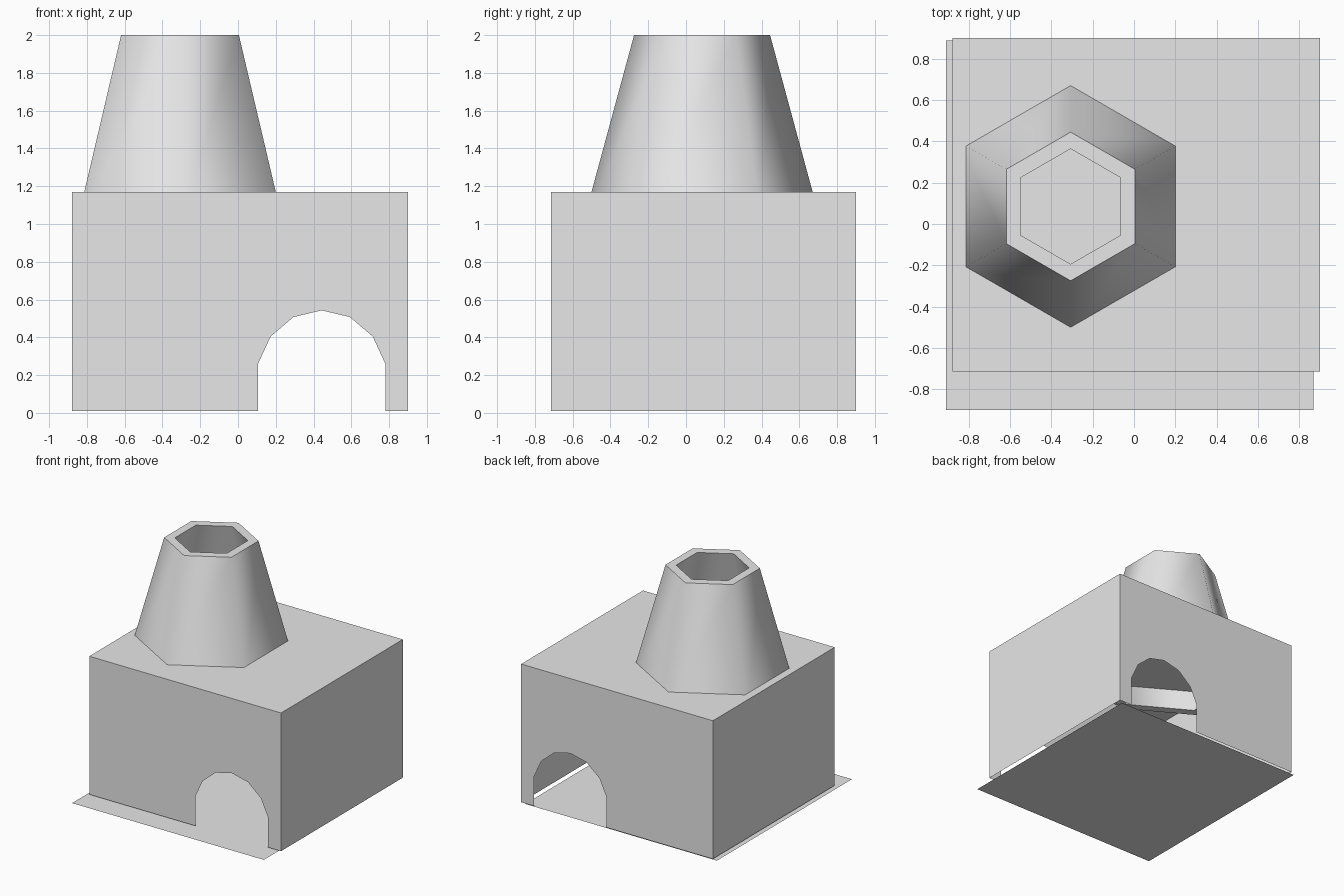
import bpy, math

cube = bpy.data.objects.get("Cube")
if cube:
    bpy.data.objects.remove(cube, do_unlink=True)

# Single plain grey
GREY = (0.8, 0.8, 0.8, 1)
grey = bpy.data.materials.new("plain grey")
grey.use_nodes = True
grey.diffuse_color = GREY
grey.node_tree.nodes["Principled BSDF"].inputs["Base Color"].default_value = GREY


def add_mesh(name, verts, faces):
    mesh = bpy.data.meshes.new(name)
    mesh.from_pydata(verts, [], faces)
    mesh.materials.append(grey)
    obj = bpy.data.objects.new(name, mesh)
    bpy.context.collection.objects.link(obj)
    return obj


# Ground sheet
L, R, F, B = -0.91, 0.87, -0.90, 0.89
add_mesh("ground_sheet", [(L, F, 0), (R, F, 0), (R, B, 0), (L, B, 0)], [(0, 1, 2, 3)])

# Hollow house body, open below, with an arch through front and back walls
left, right, front, back, low, high = -0.88, 0.90, -0.715, 0.90, 0.01, 1.17
arch_x, half_width = 0.443, 0.337
half_arch = [(half_width, low), (half_width, 0.26), (0.27, 0.405), (0.15, 0.507)]
arch = [(arch_x - dx, z) for dx, z in half_arch] + [(arch_x, 0.543)]
arch += [(arch_x + dx, z) for dx, z in reversed(half_arch)]
outline = [(left, low)] + arch + [(right, low), (right, high), (left, high)]
n = len(outline)
verts = [(x, y, z) for y in (front, back) for x, z in outline]
br, tr, tl = n - 3, n - 2, n - 1
faces = [tuple(range(n)), tuple(reversed(range(n, 2 * n)))]
for a, b in ((br, tr), (tr, tl), (tl, 0)):
    faces.append((a, a + n, b + n, b))
add_mesh("house_body", verts, faces)

# Tapered six-sided chimney: hollow, passing a little way through the roof
cx, cy, sides = -0.307, 0.085, 6
wall, bottom, top = 0.081, 1.02, 2.0
profile = [(0.626, bottom), (0.36, top), (0.36 - wall, top), (0.626 - wall, bottom)]
verts, faces = [], []
for i in range(sides):
    a = math.pi / 2 + math.tau * i / sides
    verts += [(cx + r * math.cos(a), cy + r * math.sin(a), z) for r, z in profile]
p = len(profile)
for i in range(sides):
    j = (i + 1) % sides
    for k in range(p):
        m = (k + 1) % p
        faces.append((i * p + k, j * p + k, j * p + m, i * p + m))
chimney = add_mesh("chimney", verts, faces)

# Soft shading around the chimney, crisp rims
bpy.ops.object.select_all(action="DESELECT")
chimney.select_set(True)
bpy.context.view_layer.objects.active = chimney
bpy.ops.object.shade_smooth_by_angle(angle=math.radians(70))
